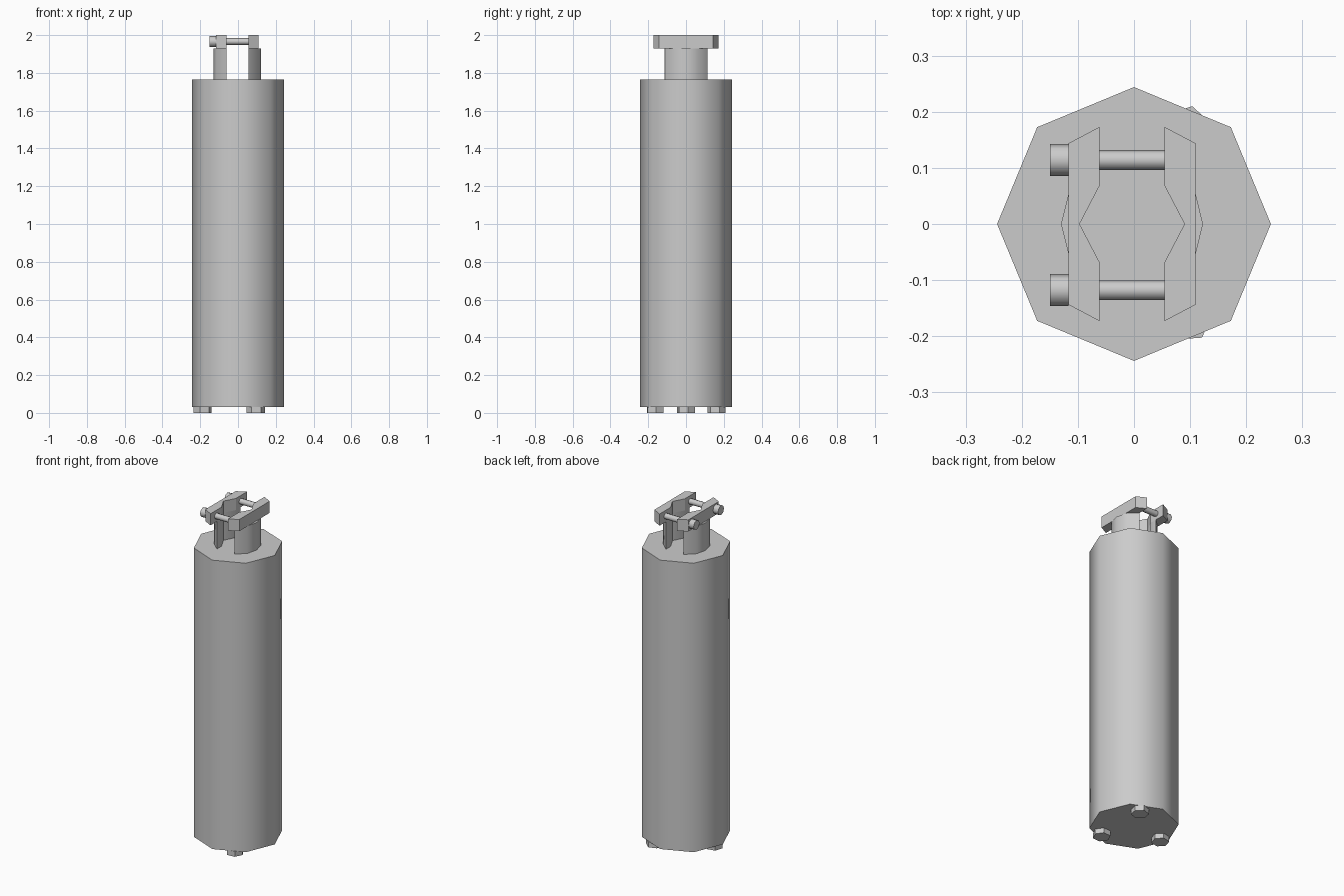
import bpy, bmesh, math
from mathutils import Matrix, Vector

if "Cube" in bpy.data.objects:
    bpy.data.objects.remove(bpy.data.objects["Cube"])

CX = -0.0035        # middle of the clamp
ROD_Z = 1.966


def finish(name, bm, smooth=False):
    bmesh.ops.recalc_face_normals(bm, faces=bm.faces)
    me = bpy.data.meshes.new(name)
    bm.to_mesh(me)
    bm.free()
    ob = bpy.data.objects.new(name, me)
    bpy.context.collection.objects.link(ob)
    if smooth:
        bpy.ops.object.select_all(action='DESELECT')
        ob.select_set(True)
        bpy.context.view_layer.objects.active = ob
        bpy.ops.object.shade_smooth_by_angle(angle=math.radians(50))
    return ob


def prism(name, pts, z0, z1, smooth=False):
    """Extrude a flat outline upward."""
    bm = bmesh.new()
    face = bm.faces.new([bm.verts.new((x, y, z0)) for x, y in pts])
    ext = bmesh.ops.extrude_face_region(bm, geom=[face])
    verts = [g for g in ext['geom'] if isinstance(g, bmesh.types.BMVert)]
    bmesh.ops.translate(bm, verts=verts, vec=(0, 0, z1 - z0))
    return finish(name, bm, smooth)


def ring(r, n, turn=0, cx=0, cy=0):
    a = [math.radians(turn) + 2 * math.pi * i / n for i in range(n)]
    return [(cx + r * math.cos(t), cy + r * math.sin(t)) for t in a]


def x_cylinder(name, r, n, x0, x1, y):
    bm = bmesh.new()
    m = Matrix.Translation(Vector(((x0 + x1) / 2, y, ROD_Z))) @ Matrix.Rotation(math.pi / 2, 4, 'Y')
    bmesh.ops.create_cone(bm, cap_ends=True, segments=n, radius1=r, radius2=r,
                          depth=x1 - x0, matrix=m)
    return finish(name, bm, True)


def symmetric(half, side):
    """Mirror a half outline across y = 0 and place it on one side of the clamp."""
    return [(CX + side * x, y) for x, y in half]


# Eight-sided body
prism("body", ring(0.244, 8), 0.03, 1.765, True)

# Hexagonal bolt feet underneath
for i, (angle, turn) in enumerate([(60, 18), (180, 12), (300, 4)]):
    a = math.radians(angle)
    prism(f"foot_bolt_{i + 1}",
          ring(0.049, 6, turn, 0.187 * math.cos(a), 0.187 * math.sin(a)), 0, 0.031)

# Split neck shells and clamp bars, left and right
shell = [(0.058, -0.1125), (0.111, -0.063), (0.1265, 0), (0.111, 0.063), (0.058, 0.1125),
         (0.058, 0.068), (0.0935, 0), (0.058, -0.068)]
bar = [(0.113, -0.144), (0.113, 0.144), (0.058, 0.173), (0.058, 0.068),
       (0.0935, 0), (0.058, -0.068), (0.058, -0.173)]
for label, side in (("left", -1), ("right", 1)):
    prism(f"neck_shell_{label}", symmetric(shell, side), 1.765, 1.93, True)
    prism(f"clamp_bar_{label}", symmetric(bar, side), 1.93, 2.0)

# Clamp bolts joining the bars
for label, y in (("back", 0.114), ("front", -0.118)):
    x_cylinder(f"clamp_rod_{label}", 0.0175, 8, -0.117, 0.109, y)
    x_cylinder(f"clamp_bolt_head_{label}", 0.0285, 8, -0.15, -0.1165, y)
